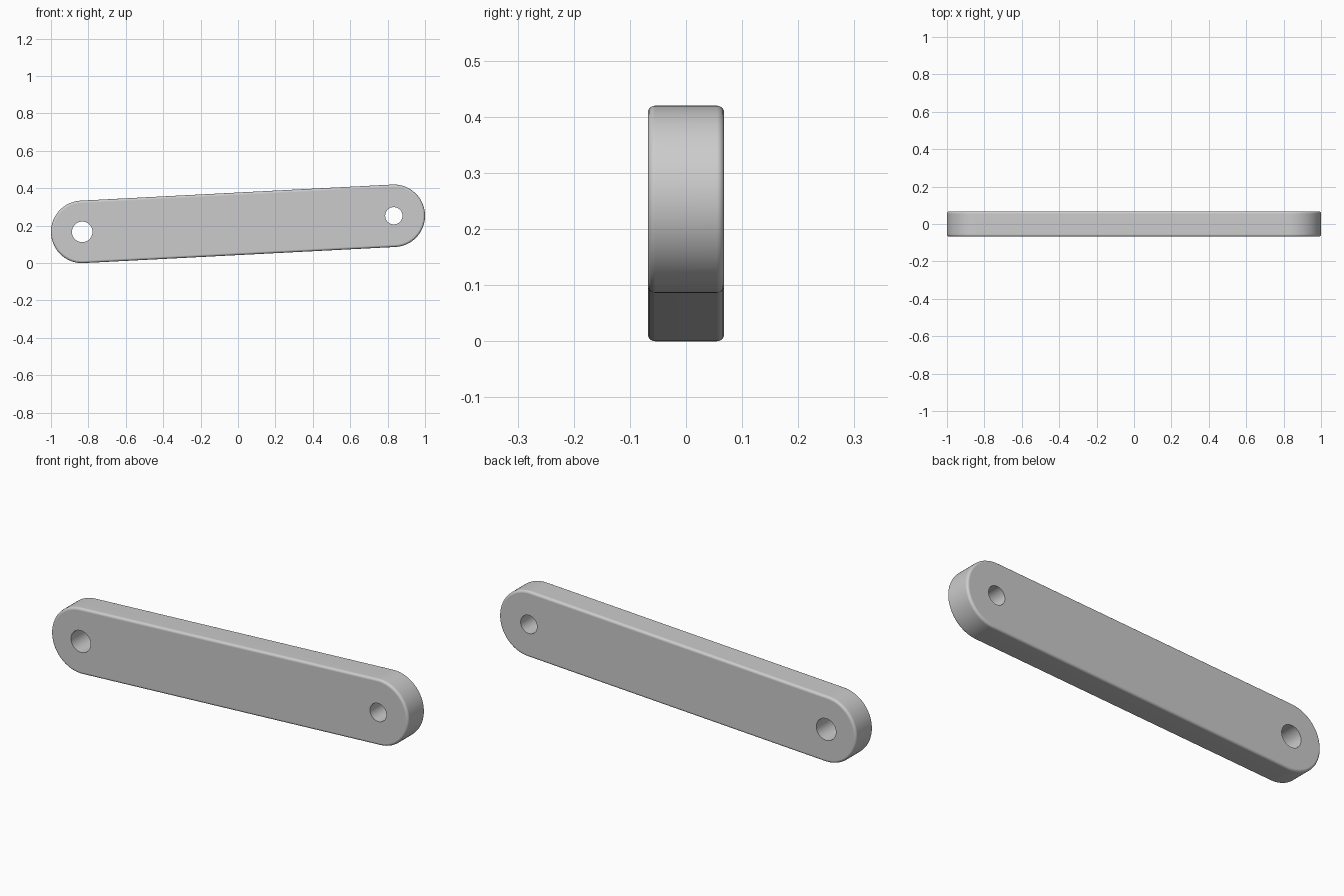
import bpy
import bmesh
from math import sin, cos, pi, radians, atan2
from mathutils import Vector

cube = bpy.data.objects.get("Cube")
if cube:
    bpy.data.objects.remove(cube, do_unlink=True)

END_RADIUS = 0.167
HALF_DEPTH = 0.068
EDGE_ROUND = 0.013
ENDS = [Vector((-0.833, 0, 0.167)), Vector((0.833, 0, 0.253))]
HOLE_RADII = [0.055, 0.046]
ARC_STEPS = 48

grey = bpy.data.materials.new("light grey")
grey.use_nodes = True
grey.diffuse_color = (0.6, 0.6, 0.6, 1)
grey.node_tree.nodes["Principled BSDF"].inputs["Base Color"].default_value = grey.diffuse_color


def arc(centre, radius, start, sweep, steps):
    """Points along an arc in the XZ plane."""
    angles = [start + sweep * i / steps for i in range(steps + 1)]
    return [centre + radius * Vector((cos(a), 0, sin(a))) for a in angles]


def prism(name, outline, half_depth):
    """Extrude an XZ outline symmetrically along Y."""
    bm = bmesh.new()
    face = bm.faces.new([bm.verts.new(p - Vector((0, half_depth, 0))) for p in outline])
    out = bmesh.ops.extrude_face_region(bm, geom=[face])
    verts = [g for g in out["geom"] if isinstance(g, bmesh.types.BMVert)]
    bmesh.ops.translate(bm, verts=verts, vec=(0, 2 * half_depth, 0))
    bmesh.ops.recalc_face_normals(bm, faces=bm.faces)
    mesh = bpy.data.meshes.new(name)
    bm.to_mesh(mesh)
    bm.free()
    mesh.materials.append(grey)
    obj = bpy.data.objects.new(name, mesh)
    bpy.context.collection.objects.link(obj)
    return obj


# Link bar: two round ends joined by straight sides
axis = ENDS[1] - ENDS[0]
tilt = atan2(axis.z, axis.x)
outline = (arc(ENDS[0], END_RADIUS, tilt + pi / 2, pi, ARC_STEPS)
           + arc(ENDS[1], END_RADIUS, tilt - pi / 2, pi, ARC_STEPS))
bar = prism("link_bar", outline, HALF_DEPTH)

# Rounded outer rims
rim = bar.modifiers.new("rounded_rim", "BEVEL")
rim.width = EDGE_ROUND
rim.segments = 5
rim.limit_method = "ANGLE"
rim.angle_limit = radians(60)

# Pin holes through both ends
cutters = []
for side, centre, radius in zip(("right", "left"), ENDS, HOLE_RADII):
    circle = arc(centre, radius, 0, 2 * pi, ARC_STEPS)[:-1]
    cutter = prism(side + "_hole_cutter", circle, HALF_DEPTH * 2)
    cutter.hide_render = True
    cut = bar.modifiers.new(side + "_hole", "BOOLEAN")
    cut.operation = "DIFFERENCE"
    cut.solver = "EXACT"
    cut.object = cutter
    cutters.append(cutter)

# Apply the cuts, remove the cutters and smooth the curved faces
bpy.ops.object.select_all(action="DESELECT")
bar.select_set(True)
bpy.context.view_layer.objects.active = bar
for modifier in list(bar.modifiers):
    bpy.ops.object.modifier_apply(modifier=modifier.name)
for cutter in cutters:
    bpy.data.objects.remove(cutter, do_unlink=True)
bpy.ops.object.shade_smooth_by_angle(angle=radians(30))
weighted = bar.modifiers.new("flat_side_normals", "WEIGHTED_NORMAL")
weighted.keep_sharp = True
